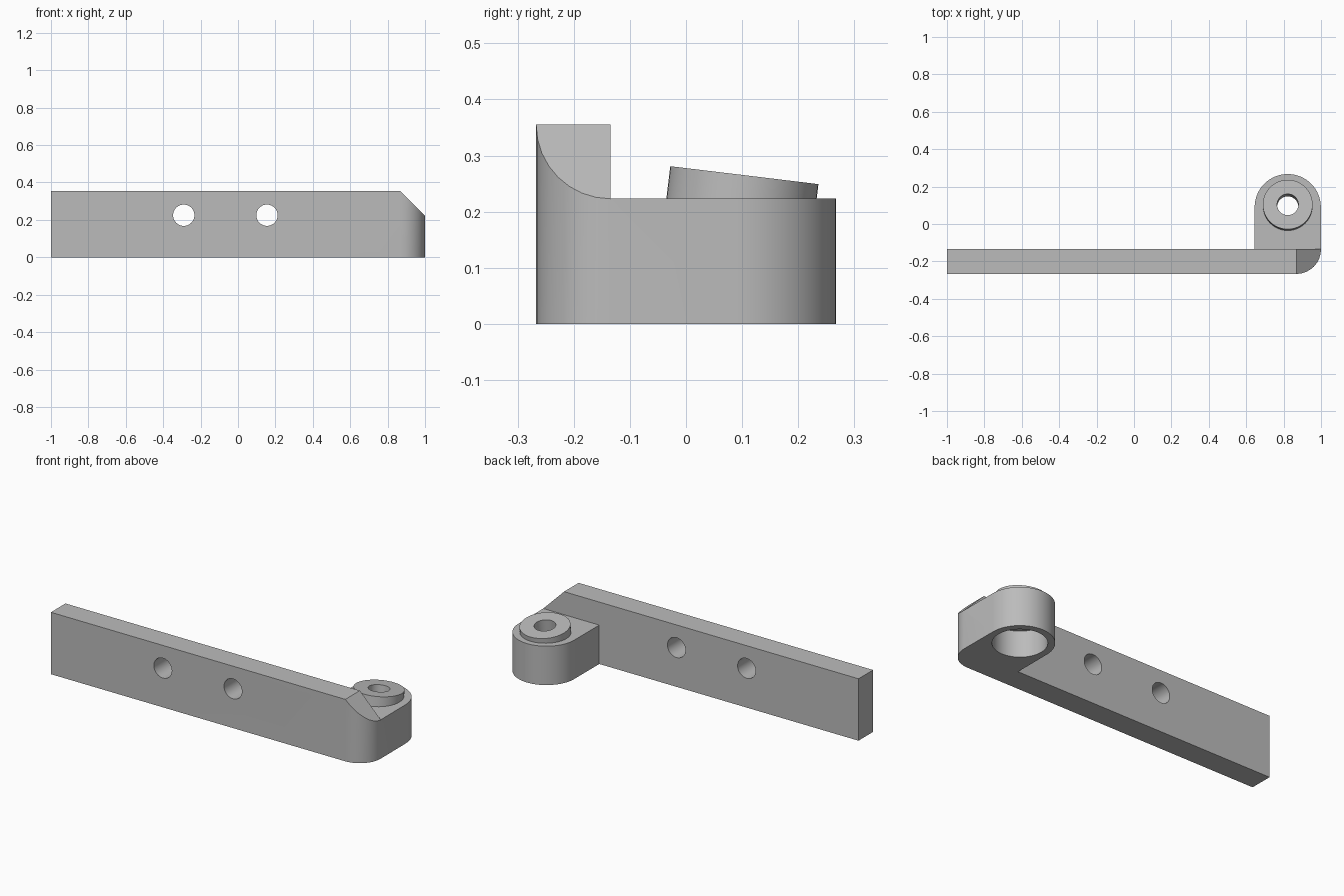
import bpy
import bmesh
from math import cos, sin, pi, radians
from mathutils import Matrix, Vector

if "Cube" in bpy.data.objects:
    bpy.data.objects.remove(bpy.data.objects["Cube"], do_unlink=True)

grey = bpy.data.materials.new("plain grey")
grey.use_nodes = True
colour = (0.5, 0.5, 0.5, 1)
grey.diffuse_color = colour
grey.node_tree.nodes["Principled BSDF"].inputs["Base Color"].default_value = colour


def arc(cx, cy, r, start, end, steps):
    angles = [radians(start + (end - start) * i / steps) for i in range(steps + 1)]
    return [(cx + r * cos(a), cy + r * sin(a)) for a in angles]


def make_object(name, bm):
    bmesh.ops.recalc_face_normals(bm, faces=bm.faces)
    mesh = bpy.data.meshes.new(name)
    bm.to_mesh(mesh)
    bm.free()
    mesh.materials.append(grey)
    obj = bpy.data.objects.new(name, mesh)
    bpy.context.collection.objects.link(obj)
    return obj


def prism(name, outline, low, high, matrix=Matrix()):
    """Extrude an outline along local z, then place it."""
    bm = bmesh.new()
    face = bm.faces.new([bm.verts.new((x, y, low)) for x, y in outline])
    new = bmesh.ops.extrude_face_region(bm, geom=[face])["geom"]
    bmesh.ops.translate(bm, vec=(0, 0, high - low),
                        verts=[v for v in new if isinstance(v, bmesh.types.BMVert)])
    bm.transform(matrix)
    return make_object(name, bm)


def cylinder(name, r, low, high, matrix):
    return prism(name, arc(0, 0, r, 0, 360, 48)[:-1], low, high, matrix)


def combine(target, tool, operation):
    """Apply a boolean and discard the tool."""
    mod = target.modifiers.new(operation, "BOOLEAN")
    mod.operation, mod.solver, mod.object = operation, "EXACT", tool
    bpy.context.view_layer.update()
    graph = bpy.context.evaluated_depsgraph_get()
    mesh = bpy.data.meshes.new_from_object(target.evaluated_get(graph))
    target.modifiers.clear()
    target.data = mesh
    bpy.data.objects.remove(tool, do_unlink=True)


FRONT, REAR = -0.267, -0.135
TOP, SHELF = 0.355, 0.223
ROUND = REAR - FRONT
EYE_X, EYE_Y, EYE_R = 0.822, 0.09, 0.177

# Long flat arm with a rounded front corner
corner = arc(1 - ROUND, REAR, ROUND, -90, 0, 8)
bracket = prism("hinge_arm", [(-1, REAR), (-1, FRONT)] + corner, 0, TOP)

# Sloped end of the arm
upright = Matrix.Rotation(pi / 2, 4, "X")
slope = [(1 - ROUND, TOP), (1 + ROUND, SHELF - ROUND), (1 + ROUND, TOP + ROUND),
         (1 - ROUND, TOP + ROUND)]
combine(bracket, prism("slope_cutter", slope, 0, 0.5, upright), "DIFFERENCE")

# Round ended knuckle behind the arm
knuckle = [(EYE_X - EYE_R, REAR), (1, REAR)] + arc(EYE_X, EYE_Y, EYE_R, 0, 180, 32)
combine(bracket, prism("knuckle", knuckle, 0, SHELF), "UNION")

# Tilted collar, its pin hole, and the wide socket underneath
tilt = Matrix.Translation(Vector((EYE_X, 0.104, 0.265))) @ Matrix.Rotation(radians(-6.9), 4, "X")
combine(bracket, cylinder("collar", 0.133, -0.1, 0, tilt), "UNION")
combine(bracket, cylinder("pin_cutter", 0.057, -0.2, 0.1, tilt), "DIFFERENCE")
socket = Matrix.Translation(Vector((EYE_X, EYE_Y, 0)))
combine(bracket, cylinder("socket_cutter", 0.14, -0.1, 0.15, socket), "DIFFERENCE")

# Two bolt holes through the arm
for x in (-0.29, 0.155):
    place = Matrix.Translation(Vector((x, 0, 0.225))) @ upright
    combine(bracket, cylinder("bolt_cutter", 0.057, 0, 0.5, place), "DIFFERENCE")

# Smooth curves, crisp edges
bpy.ops.object.select_all(action="DESELECT")
bracket.select_set(True)
bpy.context.view_layer.objects.active = bracket
bpy.ops.object.shade_smooth_by_angle(angle=radians(30))
